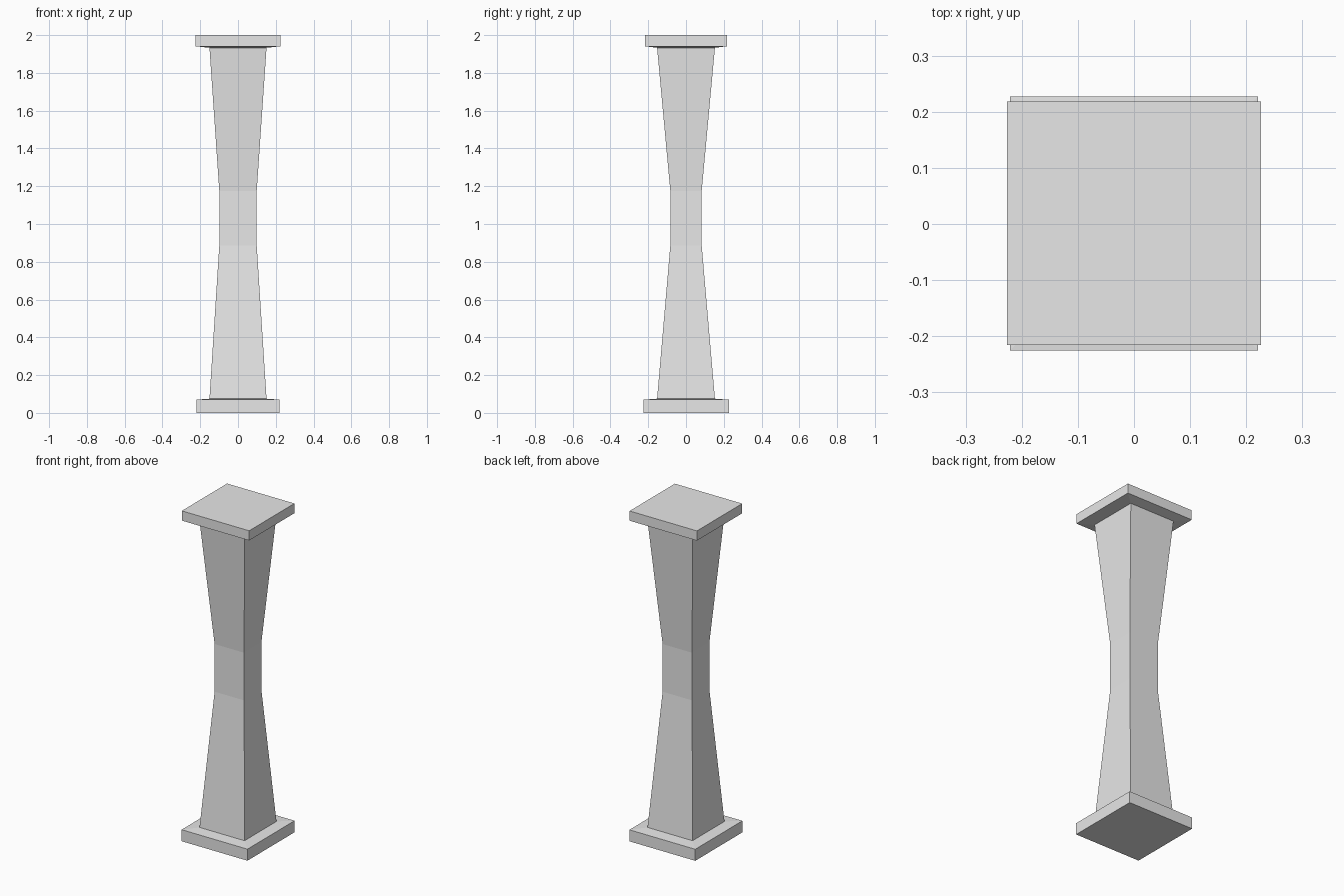
import bpy
import bmesh

cube = bpy.data.objects.get("Cube")
if cube:
    bpy.data.objects.remove(cube, do_unlink=True)

# Single plain stone colour
stone = bpy.data.materials.new("light_grey_stone")
stone.use_nodes = True
colour = (0.8, 0.8, 0.8, 1)
stone.diffuse_color = colour
stone.node_tree.nodes["Principled BSDF"].inputs["Base Color"].default_value = colour


def stacked_rings(name, rings):
    """Loft rectangles (half width, half depth, y centre, height) into a closed solid."""
    bm = bmesh.new()
    loops = []
    for hx, hy, cy, z in rings:
        corners = ((-1, -1), (1, -1), (1, 1), (-1, 1))
        loops.append([bm.verts.new((sx * hx, cy + sy * hy, z)) for sx, sy in corners])
    for low, high in zip(loops, loops[1:]):
        for i in range(4):
            j = (i + 1) % 4
            bm.faces.new((low[i], low[j], high[j], high[i]))
    bm.faces.new(loops[0][::-1])
    bm.faces.new(loops[-1])
    mesh = bpy.data.meshes.new(name)
    bm.to_mesh(mesh)
    bm.free()
    mesh.materials.append(stone)
    obj = bpy.data.objects.new(name, mesh)
    bpy.context.collection.objects.link(obj)
    return obj


# Pillar: square plinth, tapered shaft with a narrow straight waist, square cap
stacked_rings("pillar", [
    # plinth
    (0.221, 0.226, 0.001, 0),
    (0.221, 0.226, 0.001, 0.07),
    # shaft
    (0.151, 0.153, 0, 0.075),
    (0.099, 0.083, 0, 0.886),
    (0.099, 0.083, 0, 1.175),
    (0.151, 0.153, 0, 1.933),
    # cap
    (0.226, 0.217, 0.001, 1.941),
    (0.226, 0.217, 0.001, 2),
])
